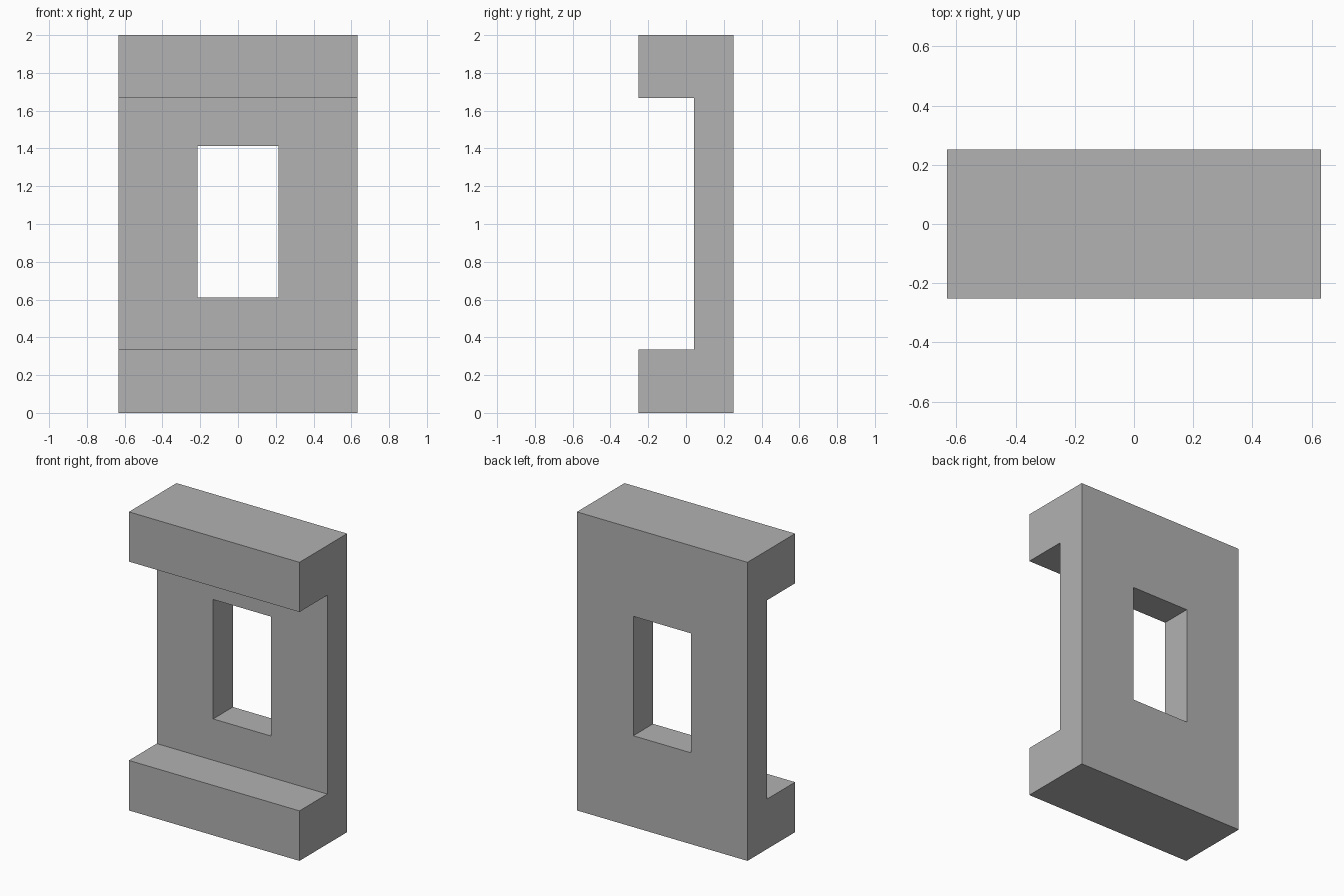
import bpy
import bmesh
from mathutils import Vector

default = bpy.data.objects.get("Cube")
if default:
    bpy.data.objects.remove(default, do_unlink=True)

HALF_W, HALF_D, HEIGHT = 0.632, 0.252, 2.0
PANEL_FRONT = 0.043
LEDGE_TOP, LINTEL_BOTTOM = 0.335, 1.667
WINDOW_HALF_W, WINDOW_LOW, WINDOW_HIGH = 0.214, 0.612, 1.412

# Single grey material
grey = bpy.data.materials.new("plain_grey")
grey.use_nodes = True
colour = (0.445, 0.445, 0.445, 1)
grey.diffuse_color = colour
grey.node_tree.nodes["Principled BSDF"].inputs["Base Color"].default_value = colour


def extrude_profile(name, profile, half_width):
    """Solid made by sweeping a (y, z) outline along x."""
    bm = bmesh.new()
    face = bm.faces.new([bm.verts.new((-half_width, y, z)) for y, z in profile])
    swept = bmesh.ops.extrude_face_region(bm, geom=[face])["geom"]
    verts = [v for v in swept if isinstance(v, bmesh.types.BMVert)]
    bmesh.ops.translate(bm, verts=verts, vec=Vector((2 * half_width, 0, 0)))
    bmesh.ops.recalc_face_normals(bm, faces=bm.faces)
    mesh = bpy.data.meshes.new(name)
    bm.to_mesh(mesh)
    bm.free()
    mesh.materials.append(grey)
    obj = bpy.data.objects.new(name, mesh)
    bpy.context.collection.objects.link(obj)
    return obj


# Back panel with the bottom ledge and top lintel in one C-shaped section
frame = extrude_profile("window_wall", [
    (HALF_D, 0), (HALF_D, HEIGHT), (-HALF_D, HEIGHT), (-HALF_D, LINTEL_BOTTOM),
    (PANEL_FRONT, LINTEL_BOTTOM), (PANEL_FRONT, LEDGE_TOP),
    (-HALF_D, LEDGE_TOP), (-HALF_D, 0)], HALF_W)

# Window opening cut through the panel
cutter = extrude_profile("window_cutter", [
    (-HALF_D, WINDOW_LOW), (2 * HALF_D, WINDOW_LOW),
    (2 * HALF_D, WINDOW_HIGH), (-HALF_D, WINDOW_HIGH)], WINDOW_HALF_W)
cutter.hide_render = True
cut = frame.modifiers.new("window_opening", 'BOOLEAN')
cut.operation = 'DIFFERENCE'
cut.solver = 'EXACT'
cut.object = cutter

# Apply the cut and discard the helper
bpy.context.view_layer.objects.active = frame
frame.select_set(True)
bpy.ops.object.modifier_apply(modifier=cut.name)
bpy.data.objects.remove(cutter, do_unlink=True)
